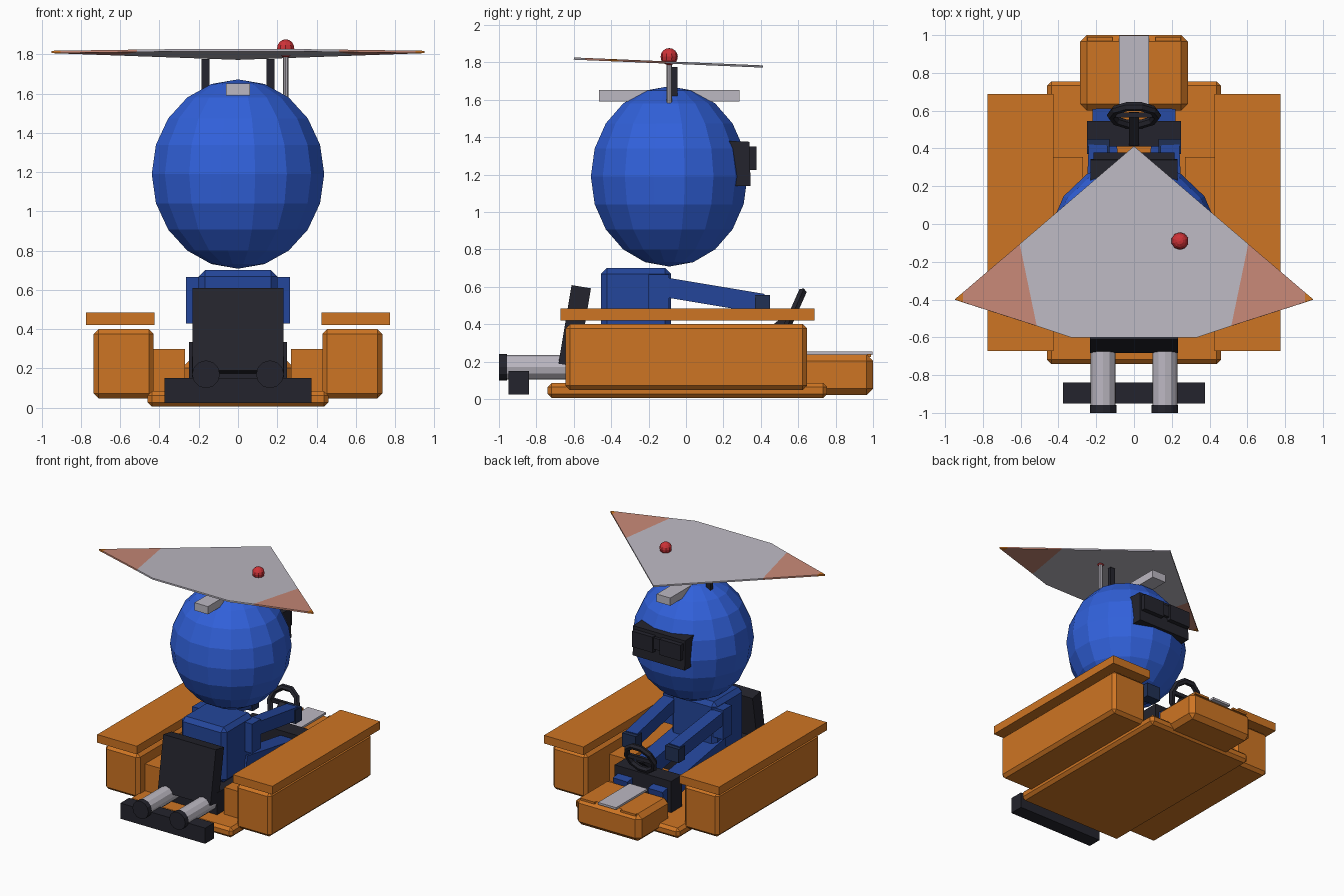
import bpy, bmesh, math
from mathutils import Vector, Matrix

if "Cube" in bpy.data.objects:
    bpy.data.objects.remove(bpy.data.objects["Cube"])


def mat(name, r, g, b):
    """Flat material from display values, stored as linear."""
    m = bpy.data.materials.new(name)
    m.diffuse_color = [(c / 255 / 12.92 if c < 11 else ((c / 255 + .055) / 1.055) ** 2.4)
                       for c in (r, g, b)] + [1]
    m.use_nodes = True
    m.node_tree.nodes["Principled BSDF"].inputs["Base Color"].default_value = m.diffuse_color
    return m


ORANGE = mat("orange paint", 206, 117, 35)
BLUE = mat("bright blue", 49, 97, 219)
SUIT = mat("suit blue", 36, 70, 155)
GLOVE = mat("glove navy", 32, 48, 84)
BLACK = mat("dark plastic", 36, 36, 45)
GREY = mat("light grey", 188, 184, 194)
SALMON = mat("faded salmon", 198, 136, 118)
RED = mat("red", 205, 50, 55)


def finish(name, bm, *mats):
    bmesh.ops.recalc_face_normals(bm, faces=bm.faces)
    me = bpy.data.meshes.new(name)
    bm.to_mesh(me)
    bm.free()
    for m in mats:
        me.materials.append(m)
    ob = bpy.data.objects.new(name, me)
    bpy.context.collection.objects.link(ob)
    return ob


def box(name, lo, hi, m, bevel=0):
    lo, hi = Vector(lo), Vector(hi)
    bm = bmesh.new()
    bmesh.ops.create_cube(bm, size=1, matrix=Matrix.Translation((lo + hi) / 2)
                          @ Matrix.Diagonal((*(hi - lo), 1)))
    if bevel:
        bmesh.ops.bevel(bm, geom=bm.edges[:], offset=bevel, segments=1, affect='EDGES')
    return finish(name, bm, m)


def axis_matrix(a, b):
    """Local z runs from a to b, local x stays level."""
    z = (b - a).normalized()
    x = Vector((1, 0, 0))
    x = (x - z * x.dot(z)).normalized()
    r = Matrix((x, z.cross(x), z)).transposed().to_4x4()
    return Matrix.Translation((a + b) / 2) @ r


def beam(name, a, b, w, h, m):
    a, b = Vector(a), Vector(b)
    bm = bmesh.new()
    bmesh.ops.create_cube(bm, size=1, matrix=axis_matrix(a, b)
                          @ Matrix.Diagonal((w, h, (b - a).length, 1)))
    return finish(name, bm, m)


def rod(name, a, b, r, m, sides=12):
    a, b = Vector(a), Vector(b)
    if abs((b - a).normalized().x) > .9:
        raise ValueError("rods must not run along x")
    bm = bmesh.new()
    bmesh.ops.create_cone(bm, cap_ends=True, segments=sides, radius1=r, radius2=r,
                          depth=(b - a).length, matrix=axis_matrix(a, b))
    return finish(name, bm, m)


def extrude_x(name, profile, half, m):
    """Side profile (y, z) drawn across x."""
    bm = bmesh.new()
    f = bm.faces.new([bm.verts.new((-half, y, z)) for y, z in profile])
    new = bmesh.ops.extrude_face_region(bm, geom=[f])["geom"]
    bmesh.ops.translate(bm, vec=(2 * half, 0, 0),
                        verts=[v for v in new if isinstance(v, bmesh.types.BMVert)])
    return finish(name, bm, m)


def ball(name, loc, scale, u, v, m, turn=0):
    bm = bmesh.new()
    bmesh.ops.create_uvsphere(bm, u_segments=u, v_segments=v, radius=1,
                              matrix=Matrix.Translation(loc) @ Matrix.Diagonal((*scale, 1))
                              @ Matrix.Rotation(turn, 4, 'Z'))
    return finish(name, bm, m)


# Chassis: floor pan, nose and its stripe
box("floor_pan", (-.46, -.74, .005), (.46, .755, .085), ORANGE, .022)
box("nose", (-.285, .6, .02), (.285, 1.0, .238), ORANGE, .035)
box("nose_stripe", (-.08, .6, .236), (.08, .998, .253), GREY)

# Paired body parts
for s, side in ((-1, "left"), (1, "right")):
    def pair(name, x0, x1, y0, y1, z0, z1, m, bevel=0):
        xs = sorted((s * x0, s * x1))
        return box(f"{side}_{name}", (xs[0], y0, z0), (xs[1], y1, z1), m, bevel)

    pair("side_pod", .43, .735, -.645, .648, .048, .4, ORANGE, .024)
    pair("pod_cover", .425, .775, -.672, .688, .42, .485, ORANGE)
    pair("pod_link", .27, .44, -.56, .355, .07, .3, ORANGE)
    pair("nose_light", .115, .245, .968, .99, .225, .241, ORANGE)
    pair("canopy_strut", .145, .185, -.075, -.045, 1.55, 1.775, BLACK)
    # Exhaust pipe with dark end ring
    rod(f"{side}_exhaust", (s * .163, -.98, .17), (s * .163, -.6, .17), .066, GREY)
    rod(f"{side}_exhaust_tip", (s * .163, -1.0, .17), (s * .163, -.957, .17), .071, BLACK)
    # Driver limbs
    beam(f"{side}_arm", (s * .215, -.19, .61), (s * .19, .41, .51), .1, .105, SUIT)
    pair("glove", .13, .25, .37, .45, .445, .555, GLOVE)
    beam(f"{side}_leg", (s * .15, -.2, .33), (s * .155, .6, .2), .13, .13, SUIT)
    pair("shoulder", .17, .265, -.2, -.09, .43, .665, SUIT)

# Seat and rear bumper
box("seat_base", (-.235, -.6, .08), (.235, -.05, .26), BLACK)
beam("seat_back", (0, -.63, .18), (0, -.56, .6), .465, .105, BLACK)
box("rear_bumper", (-.375, -.95, .025), (.375, -.84, .15), BLACK)

# Dashboard and steering wheel
box("dashboard", (-.25, .41, .08), (.25, .545, .335), BLACK)
beam("steering_column", (0, .43, .34), (0, .58, .46), .055, .045, BLACK)
bpy.ops.mesh.primitive_torus_add(major_segments=10, minor_segments=6, major_radius=.12,
                                 minor_radius=.024, location=(0, .575, .465),
                                 rotation=(math.radians(66), 0, 0))
wheel = bpy.context.object
wheel.name = "steering_wheel"
wheel.data.materials.append(BLACK)
box("wheel_spoke", (-.12, .565, .45), (.12, .59, .48), BLACK)

# Driver torso and large faceted head
box("torso", (-.2, -.455, .26), (.2, -.08, .7), SUIT, .032)
ball("head", (0, -.09, 1.19), (.448, .427, .482), 16, 10, BLUE, math.pi / 16)

# Goggles: sloped shell with a raised upper band in two halves
extrude_x("goggles", [(.22, 1.38), (.34, 1.375), (.345, 1.14), (.25, 1.14), (.24, 1.25)],
          .23, BLACK)
extrude_x("goggle_bridge", [(.3, 1.34), (.365, 1.34), (.365, 1.25), (.3, 1.25)], .04, BLACK)
for s, side in ((-1, "left"), (1, "right")):
    xs = sorted((s * .03, s * .215))
    box(f"{side}_goggle_band", (xs[0], .3, 1.225), (xs[1], .378, 1.35), BLACK)

# Crest bar, aerial and its knob
box("head_crest", (-.06, -.465, 1.59), (.06, .285, 1.652), GREY)
rod("aerial", (.243, -.09, 1.55), (.243, -.09, 1.82), .014, GREY, 8)
ball("aerial_knob", (.243, -.09, 1.83), (.046, .046, .046), 10, 8, RED)

# Kite-shaped canopy, coloured in bands towards the tips
front = [(.605, -.106), (.905, -.362)]
back = [(.515, -.54), (.905, -.415)]
bm = bmesh.new()


def cv(x, y):
    return bm.verts.new((x, y, 1.82 - (y + .6) * .042))


mid = [cv(0, .412)]
halves = []
for s in (1, -1):
    f = [cv(s * x, y) for x, y in front]
    b = [cv(s * x, y) for x, y in back]
    tip, tail = cv(s * .95, -.4), cv(s * .335, -.6)
    bm.faces.new((f[0], b[0], b[1], f[1])).material_index = 1
    bm.faces.new((f[1], b[1], tip)).material_index = 2
    halves.append([f[0], b[0], tail])
bm.faces.new(mid + halves[0] + halves[1][::-1])
canopy = finish("canopy", bm, GREY, SALMON, ORANGE)
solid = canopy.modifiers.new("thickness", 'SOLIDIFY')
solid.thickness = .012
solid.offset = 0
